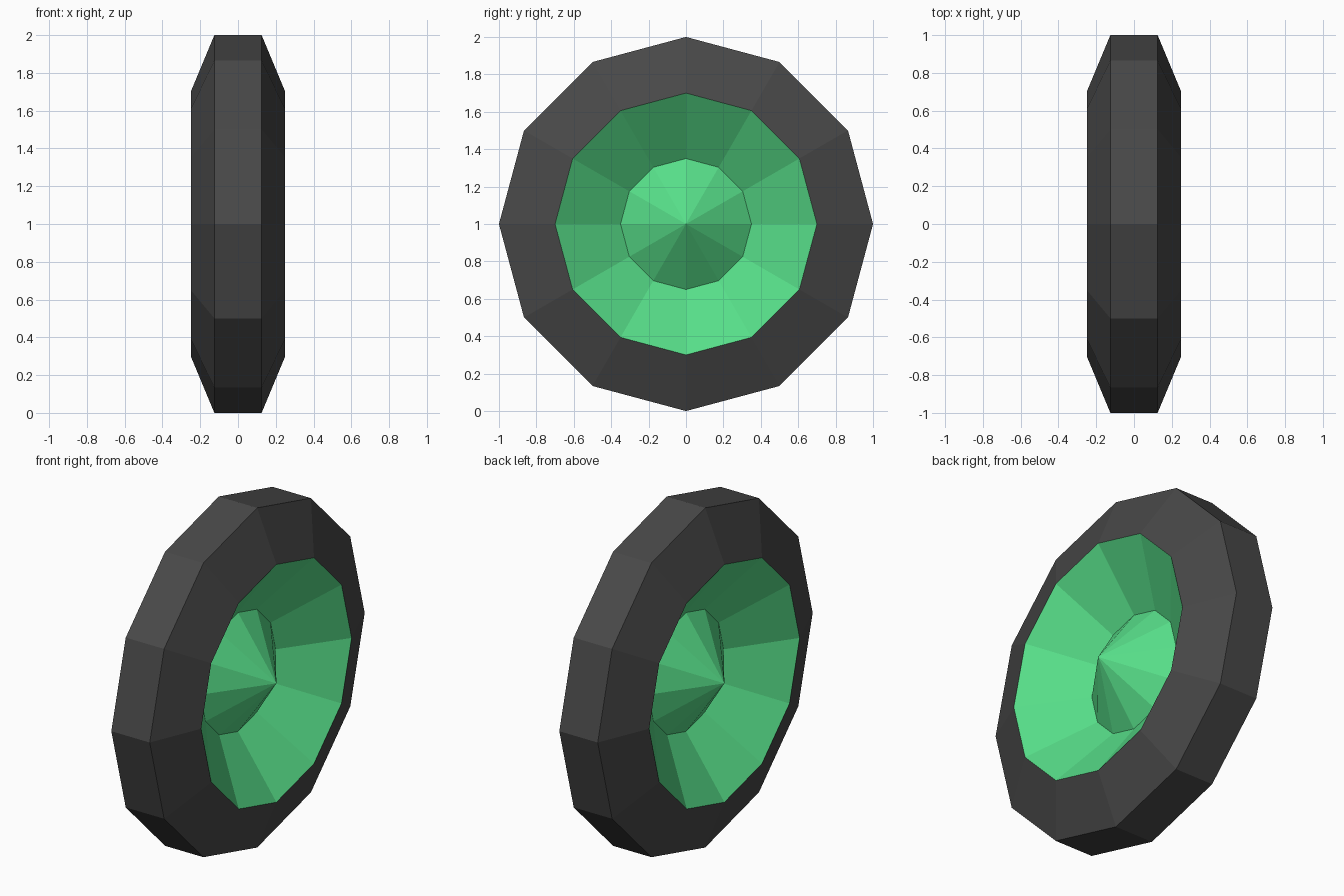
import bpy, bmesh
from math import cos, sin, pi

if "Cube" in bpy.data.objects:
    bpy.data.objects.remove(bpy.data.objects["Cube"])

SIDES = 12
AXLE_Z = 1.0


def paint(obj, name, rgb):
    mat = bpy.data.materials.new(name)
    mat.diffuse_color = (*rgb, 1)
    mat.use_nodes = True
    mat.node_tree.nodes["Principled BSDF"].inputs["Base Color"].default_value = mat.diffuse_color
    obj.data.materials.append(mat)


def lathe(name, profile):
    """Revolve (x, radius) points around the x axis; radius 0 makes a tip."""
    bm = bmesh.new()
    rings = []
    for x, r in profile:
        n = SIDES if r > 0 else 1
        rings.append([bm.verts.new((x, r * cos(2 * pi * i / SIDES), r * sin(2 * pi * i / SIDES)))
                      for i in range(n)])
    for a, b in zip(rings, rings[1:]):
        for i in range(SIDES):
            j = (i + 1) % SIDES
            quad = [a[i % len(a)], a[j % len(a)], b[j % len(b)], b[i % len(b)]]
            bm.faces.new(list(dict.fromkeys(quad)))
    bmesh.ops.recalc_face_normals(bm, faces=bm.faces[:])
    me = bpy.data.meshes.new(name)
    bm.to_mesh(me)
    bm.free()
    obj = bpy.data.objects.new(name, me)
    obj.location.z = AXLE_Z
    bpy.context.collection.objects.link(obj)
    return obj


# Tyre: tread with a bevelled sidewall on each side
tyre = lathe("tyre", [(-0.25, 0.7), (-0.125, 1.0), (0.125, 1.0), (0.25, 0.7)])
paint(tyre, "rubber", (0.065, 0.065, 0.065))

# Hubs: dished rim with a pointed centre cone, one per side
for side, label in ((1, "right"), (-1, "left")):
    hub = lathe("hub_" + label, [(side * 0.25, 0.7), (0, 0.35), (side * 0.25, 0)])
    # Open surface: make the visible side face outward
    bm = bmesh.new()
    bm.from_mesh(hub.data)
    bm.normal_update()
    flip = [f for f in bm.faces if f.normal.x * side < 0]
    bmesh.ops.reverse_faces(bm, faces=flip)
    bm.to_mesh(hub.data)
    bm.free()
    paint(hub, "green_" + label, (0.095, 0.73, 0.25))
# Tyre tread must face outward
bm = bmesh.new()
bm.from_mesh(tyre.data)
bm.normal_update()
flip = [f for f in bm.faces
        if f.normal.y * f.calc_center_median().y + f.normal.z * f.calc_center_median().z < 0]
bmesh.ops.reverse_faces(bm, faces=flip)
bm.to_mesh(tyre.data)
bm.free()
